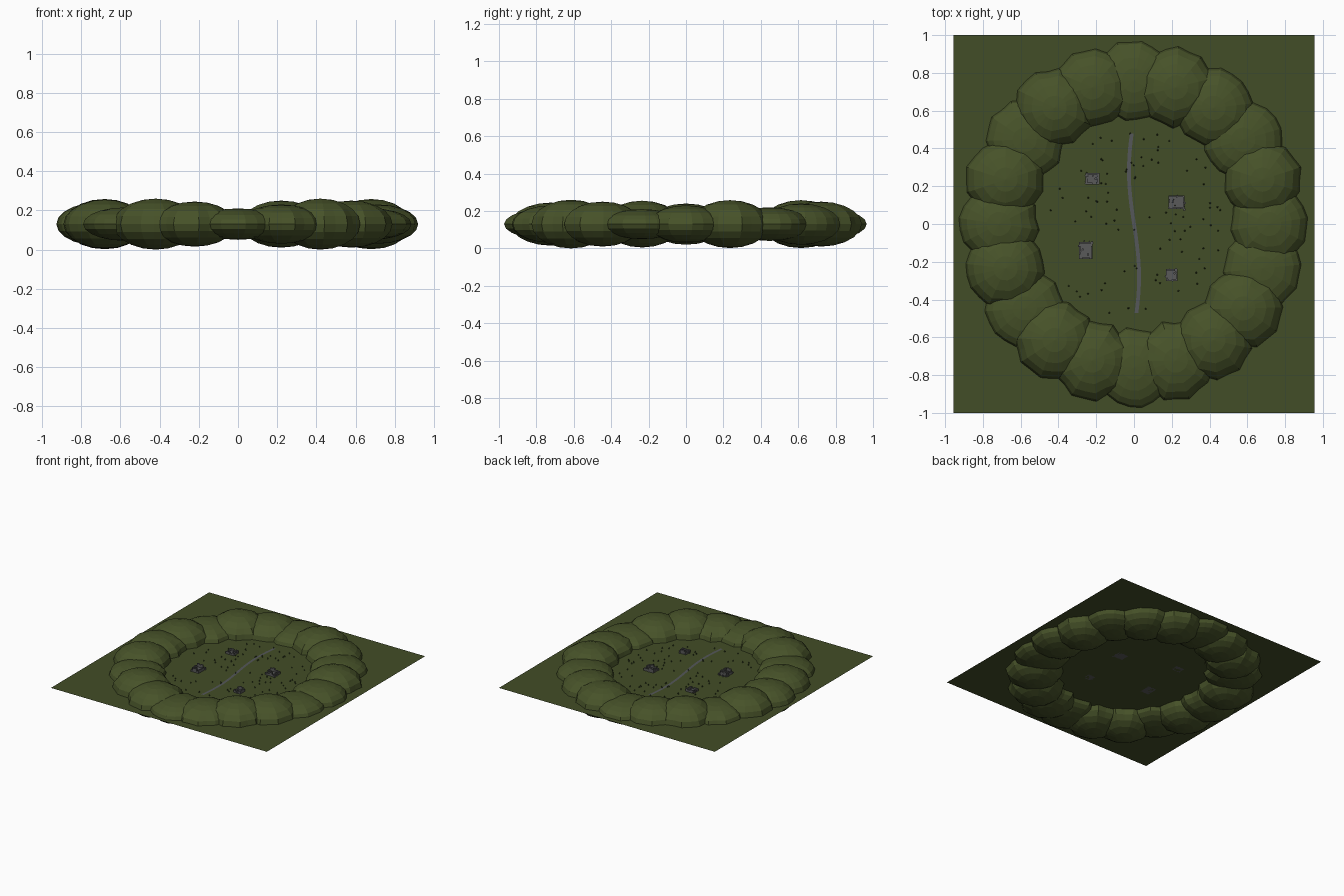
import bpy, bmesh, math, random
from mathutils import Matrix, Vector

random.seed(7)
GROUND = 0.13

cube = bpy.data.objects.get("Cube")
if cube:
    bpy.data.objects.remove(cube, do_unlink=True)


def material(name, rgb):
    m = bpy.data.materials.new(name)
    m.use_nodes = True
    m.diffuse_color = (*rgb, 1)
    m.node_tree.nodes["Principled BSDF"].inputs["Base Color"].default_value = (*rgb, 1)
    return m


grass = material("meadow green", (0.055, 0.075, 0.02))
hill_green = material("hill green", (0.063, 0.085, 0.022))
stone = material("grey stone", (0.10, 0.10, 0.10))
path_grey = material("path grey", (0.09, 0.095, 0.10))
dark_green = material("dark tuft green", (0.03, 0.045, 0.012))


def finish(bm, name, mat):
    mesh = bpy.data.meshes.new(name)
    bm.to_mesh(mesh)
    bm.free()
    mesh.materials.append(mat)
    ob = bpy.data.objects.new(name, mesh)
    bpy.context.collection.objects.link(ob)
    return ob


def add_box(bm, x, y, z, sx, sy, sz, turn=0):
    """Box standing on height z."""
    bmesh.ops.create_cube(bm, size=1, matrix=Matrix.Translation((x, y, z + sz / 2))
                          @ Matrix.Rotation(turn, 4, 'Z') @ Matrix.Diagonal((sx, sy, sz, 1)))


# Flat meadow
bm = bmesh.new()
bmesh.ops.create_grid(bm, x_segments=1, y_segments=1, size=1,
                      matrix=Matrix.Translation((0, 0, GROUND)) @ Matrix.Diagonal((0.955, 1, 1, 1)))
finish(bm, "meadow", grass)


# Ring of ribbed, flattened hills
def hill(name, x, y, radius, half_height):
    bm = bmesh.new()
    segments = 20
    bmesh.ops.create_uvsphere(bm, u_segments=segments, v_segments=10, radius=1)
    ribs = [random.uniform(0.96, 1.03) + (0.025 if i % 2 else -0.025) for i in range(segments)]
    spin = random.uniform(0, math.tau)
    for v in bm.verts:
        flat = math.hypot(v.co.x, v.co.y)
        if flat > 0.01:
            i = round(math.atan2(v.co.y, v.co.x) / math.tau * segments) % segments
            k = 1 + (ribs[i] - 1) * flat
            v.co.x *= k
            v.co.y *= k
    bmesh.ops.transform(bm, verts=bm.verts, matrix=Matrix.Translation((x, y, GROUND))
                        @ Matrix.Diagonal((radius, radius, half_height, 1))
                        @ Matrix.Rotation(spin, 4, 'Z'))
    finish(bm, name, hill_green)


heights = [.10, .128, .09, .11, .12, .08, .11, .128, .085, .128,
           .11, .125, .085, .13, .115, .08, .10, .13, .12, .08]
for i, h in enumerate(heights):
    a = i * math.tau / len(heights)
    hill(f"hill_{i + 1}", 0.715 * math.cos(a), 0.76 * math.sin(a), 0.208, h)

# Winding path
bm = bmesh.new()
rows = []
for i in range(25):
    y = 0.48 - 0.95 * i / 24
    x = -0.027 * math.sin(math.pi * y / 0.56)
    rows.append([bm.verts.new((x + s * 0.01, y, GROUND + 0.003)) for s in (-1, 1)])
for a, b in zip(rows, rows[1:]):
    bm.faces.new((a[0], b[0], b[1], a[1]))
finish(bm, "path", path_grey)


# Small ruins: floor, broken walls and rubble
def ruin(name, x, y, w, d):
    bm = bmesh.new()
    add_box(bm, x, y, GROUND, w * 0.85, d * 0.85, 0.006)
    for s in (-1, 1):
        for k in range(4):
            t = (k - 1.5) / 4
            tall = random.uniform(0.01, 0.035)
            add_box(bm, x + t * w * 0.9, y + s * d * 0.4, GROUND, w * 0.23, 0.009, tall)
            add_box(bm, x + s * w * 0.4, y + t * d * 0.9, GROUND, 0.009, d * 0.23, tall * 0.8)
    for k in range(14):
        size = random.uniform(0.005, 0.012)
        add_box(bm, x + random.uniform(-0.5, 0.5) * w, y + random.uniform(-0.5, 0.5) * d,
                GROUND, size, size, size + 0.005, random.uniform(0, 3))
    finish(bm, name, stone)


for n, spot in enumerate([(-0.22, 0.24, 0.08, 0.065), (0.225, 0.115, 0.095, 0.08),
                          (-0.255, -0.14, 0.08, 0.1), (0.2, -0.27, 0.065, 0.065)]):
    ruin(f"ruin_{n + 1}", *spot)

# Scattered grass tufts
bm = bmesh.new()
for i in range(90):
    r, a = 0.5 * math.sqrt(random.random()), random.uniform(0, math.tau)
    bmesh.ops.create_cone(bm, segments=5, radius1=0.005, radius2=0, depth=0.012,
                          matrix=Matrix.Translation((r * math.cos(a) * 0.95, r * math.sin(a), GROUND + 0.006)))
finish(bm, "grass_tufts", dark_green)
